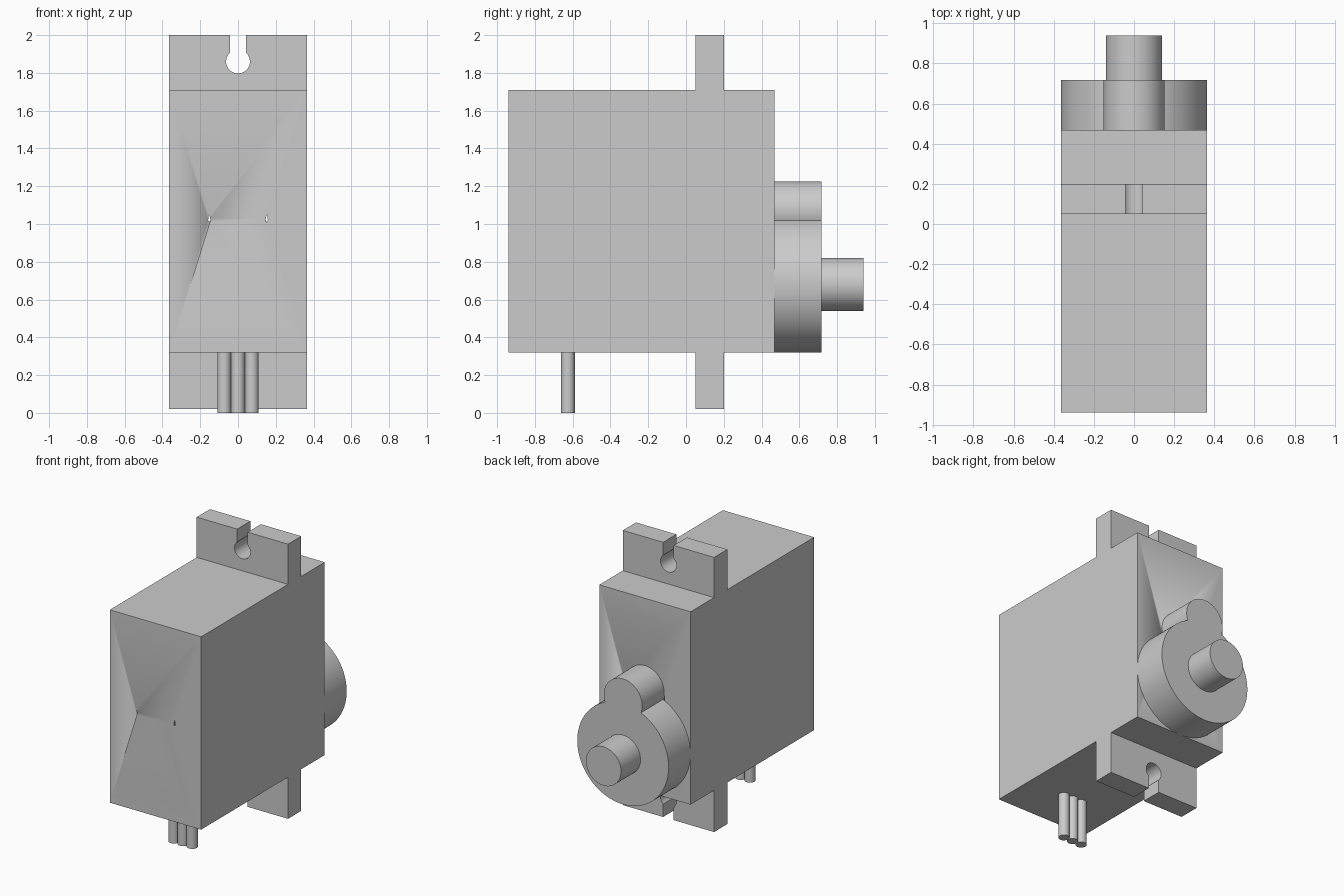
import bpy, bmesh
from math import sin, cos, pi, asin, acos, sqrt, radians

if "Cube" in bpy.data.objects:
    bpy.data.objects.remove(bpy.data.objects["Cube"], do_unlink=True)

grey = bpy.data.materials.new("plain grey")
grey.use_nodes = True
COLOUR = (0.6, 0.6, 0.6, 1)
grey.diffuse_color = COLOUR
grey.node_tree.nodes["Principled BSDF"].inputs["Base Color"].default_value = COLOUR

HALF_W = 0.364            # half width of the case
BOTTOM, TOP = 0.32, 1.71  # case height range
BACK = 0.468              # back face of the case
GEAR_Z = BOTTOM + HALF_W  # centre of the gear housing


def arc(cx, cy, r, a0, a1, n=64):
    return [(cx + r * cos(a0 + (a1 - a0) * i / n),
             cy + r * sin(a0 + (a1 - a0) * i / n)) for i in range(n + 1)]


def circle(cx, cy, r, n=64):
    return arc(cx, cy, r, 0, 2 * pi, n)[:-1]


def prism(name, outline, low, high, axis="y"):
    """Extrude an (x, z) outline along y, or an (x, y) outline along z."""
    def place(p, d):
        return (p[0], d, p[1]) if axis == "y" else (p[0], p[1], d)
    bm = bmesh.new()
    face = bm.faces.new([bm.verts.new(place(p, low)) for p in outline])
    ext = bmesh.ops.extrude_face_region(bm, geom=[face], use_keep_orig=True)
    shift = place((0, 0), high - low)
    bmesh.ops.translate(bm, vec=shift,
                        verts=[v for v in ext["geom"] if isinstance(v, bmesh.types.BMVert)])
    bmesh.ops.recalc_face_normals(bm, faces=bm.faces)
    mesh = bpy.data.meshes.new(name)
    bm.to_mesh(mesh)
    bm.free()
    mesh.materials.append(grey)
    obj = bpy.data.objects.new(name, mesh)
    bpy.context.collection.objects.link(obj)
    bpy.ops.object.select_all(action="DESELECT")
    obj.select_set(True)
    bpy.context.view_layer.objects.active = obj
    bpy.ops.object.shade_smooth_by_angle(angle=radians(30))
    return obj


# Case
case = prism("case", [(-HALF_W, BOTTOM), (HALF_W, BOTTOM), (HALF_W, TOP), (-HALF_W, TOP)],
             -0.94, BACK)

# Two tiny slits running through the case beside the housing lobe
for side, label in ((1, "left"), (-1, "right")):
    cutter = prism(label + "_slit_cutter",
                   [(side * x, z) for x, z in
                    ((0.148, 1.01), (0.158, 1.02), (0.154, 1.052), (0.146, 1.03))], -1, 1)
    cutter.hide_render = True
    cutter.hide_viewport = True
    cut = case.modifiers.new(label + "_slit", "BOOLEAN")
    cut.operation = "DIFFERENCE"
    cut.object = cutter

# Mounting tabs with keyhole slots, the lower one mirrored in height
HOLE_R, SLOT = 0.063, 0.042
half_gap = asin(SLOT / HOLE_R)
MID = (BOTTOM + TOP) / 2
keyhole = arc(0, 1.86, HOLE_R, pi / 2 - half_gap, -1.5 * pi + half_gap, 40)
tab = ([(-HALF_W, TOP), (HALF_W, TOP), (HALF_W, 2), (SLOT, 2)]
       + keyhole + [(-SLOT, 2), (-HALF_W, 2)])
prism("upper_tab", tab, 0.05, 0.2)
prism("lower_tab", [(x, 2 * MID - z + (0.02 - 2 * MID + 2) * (z > TOP)) for x, z in tab],
      0.05, 0.2)

# Gear housing: a large disc joined to a small lobe above it
LOBE_R, LOBE_Z = 0.153, 1.072
gap = LOBE_Z - GEAR_Z
cross_h = (HALF_W ** 2 - LOBE_R ** 2 + gap ** 2) / (2 * gap)
big = acos(cross_h / HALF_W)
small = asin((cross_h - gap) / LOBE_R)
outline = (arc(0, LOBE_Z, LOBE_R, small, pi - small, 40)
           + arc(0, GEAR_Z, HALF_W, pi / 2 + big, 2.5 * pi - big, 96)[1:-1])
prism("gear_housing", outline, BACK, 0.718)

# Output shaft
prism("output_shaft", circle(0, GEAR_Z - 0.004, 0.14), 0.718, 0.94)

# Three cable wires under the case
for i, label in enumerate(("right", "middle", "left")):
    prism(label + "_wire", circle((i - 1) * 0.073, -0.625, 0.0365, 32), 0, BOTTOM, "z")
